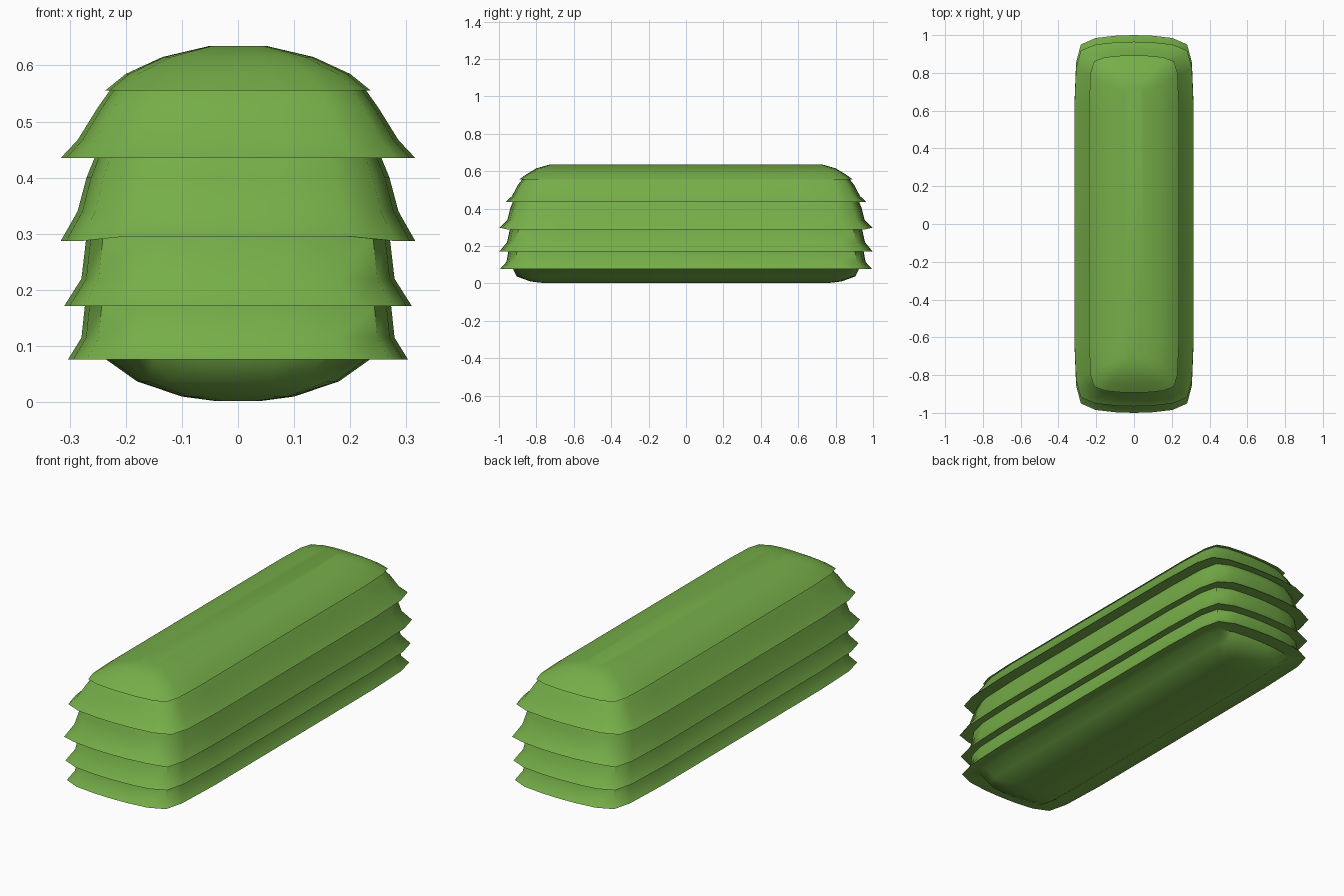
import bpy, bmesh, math

leaf = bpy.data.materials.new("leaf green")
leaf.diffuse_color = (0.18, 0.42, 0.065, 1)

# quarter outline: x as a share of half width, y inset as a share of corner size
QUARTER = [(1, 1), (0.97, 0.38), (0.89, 0.13), (0.64, 0.04), (0.3, 0.008)]


def outline(hw, hl, z, corner, drop=0):
    q = [(hw * fx, hl - corner * fy, z - (drop if fx > 0.8 else 0)) for fx, fy in QUARTER]
    half = q + [(0, hl, z)] + [(-x, y, h) for x, y, h in reversed(q)]
    return half + [(-x, -y, h) for x, y, h in half]


# tiered leaf layers: half width, half length, height, corner size, side drop
RINGS = [
    (0.04, 0.76, 0.002, 0.15, 0), (0.10, 0.83, 0.010, 0.18, 0),
    (0.18, 0.905, 0.037, 0.22, 0), (0.235, 0.925, 0.076, 0.26, 0),
    (0.303, 0.995, 0.076, 0.38, 0), (0.279, 0.96, 0.115, 0.36, 0),
    (0.273, 0.95, 0.171, 0.36, 0),
    (0.310, 0.997, 0.171, 0.38, 0), (0.279, 0.957, 0.22, 0.36, 0),
    (0.270, 0.94, 0.297, 0.36, 0),
    (0.316, 1.0, 0.295, 0.38, 0.008), (0.286, 0.955, 0.34, 0.36, 0),
    (0.270, 0.94, 0.40, 0.36, 0), (0.255, 0.925, 0.437, 0.35, 0),
    (0.316, 0.965, 0.435, 0.36, 0), (0.286, 0.93, 0.467, 0.32, 0),
    (0.250, 0.90, 0.525, 0.28, 0), (0.228, 0.875, 0.556, 0.25, 0),
    (0.237, 0.893, 0.555, 0.24, 0), (0.20, 0.85, 0.585, 0.22, 0),
    (0.135, 0.80, 0.615, 0.18, 0), (0.05, 0.73, 0.635, 0.12, 0),
]

bm = bmesh.new()
loops = [[bm.verts.new(p) for p in outline(*r)] for r in RINGS]
n = len(loops[0])
for a, b in zip(loops, loops[1:]):
    for i in range(n):
        j = (i + 1) % n
        bm.faces.new((a[i], a[j], b[j], b[i]))
bm.faces.new(list(reversed(loops[0])))
bm.faces.new(loops[-1])
bmesh.ops.recalc_face_normals(bm, faces=bm.faces[:])

mesh = bpy.data.meshes.new("hedge")
bm.to_mesh(mesh)
bm.free()
mesh.materials.append(leaf)
hedge = bpy.data.objects.new("hedge", mesh)
bpy.context.collection.objects.link(hedge)
bpy.context.view_layer.objects.active = hedge
hedge.select_set(True)
bpy.ops.object.shade_smooth_by_angle(angle=math.radians(50))
